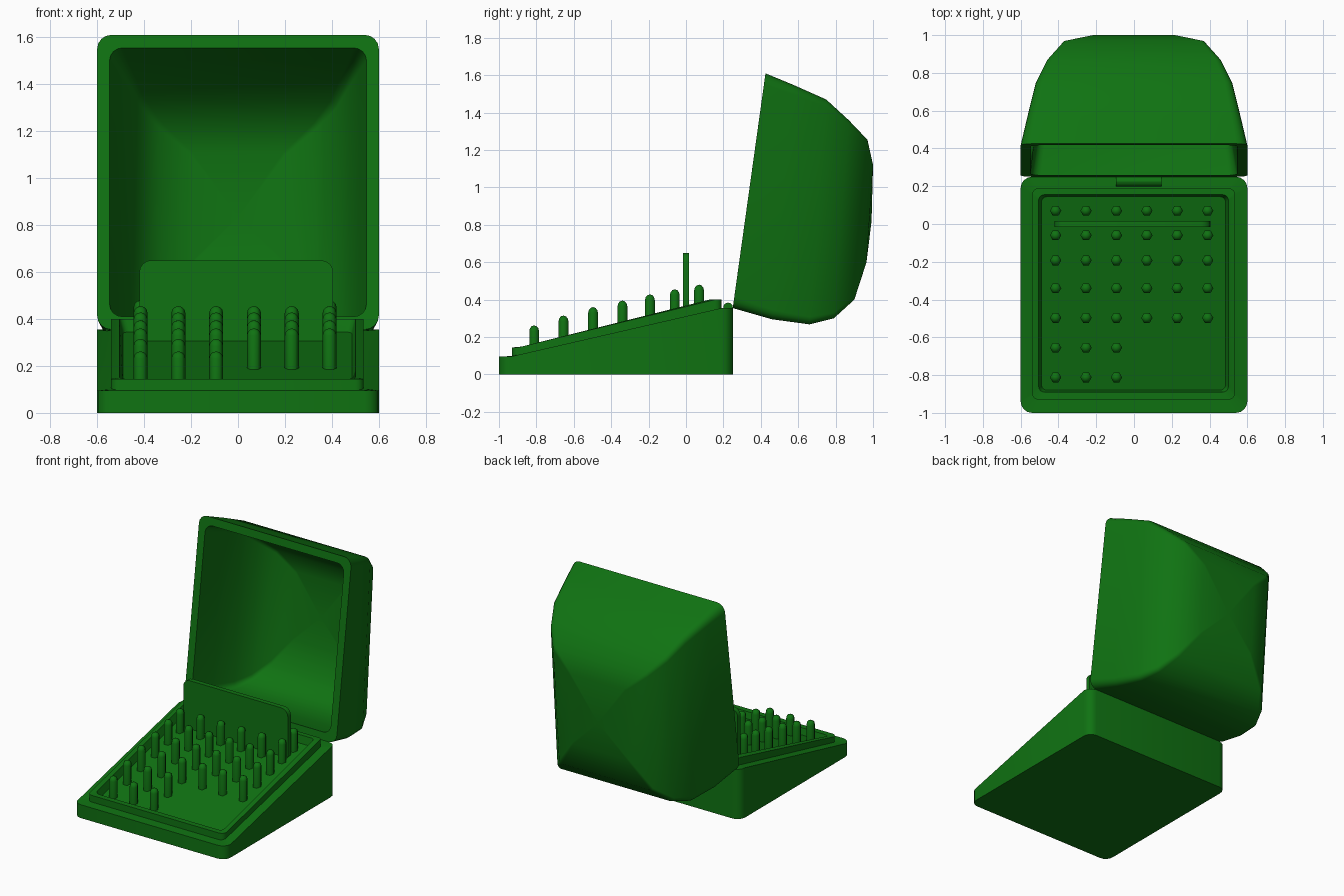
import bpy, bmesh, math
from math import sin, cos, pi

if "Cube" in bpy.data.objects:
    bpy.data.objects.remove(bpy.data.objects["Cube"])

green = bpy.data.materials.new("green")
green.diffuse_color = (0.005, 0.17, 0.006, 1)
green.use_nodes = True
green.node_tree.nodes["Principled BSDF"].inputs["Base Color"].default_value = green.diffuse_color


def rounded_rect(x0, x1, y0, y1, r, n=4):
    pts = []
    for i, (cx, cy) in enumerate([(x1 - r, y1 - r), (x0 + r, y1 - r),
                                  (x0 + r, y0 + r), (x1 - r, y0 + r)]):
        for k in range(n + 1):
            a = (i + k / n) * pi / 2
            pts.append((cx + r * cos(a), cy + r * sin(a)))
    return pts


def loft(name, rings, angle=30):
    """Skin a list of equal-length rings; a one-point ring is an apex, other ends are capped."""
    bm = bmesh.new()
    vr = [[bm.verts.new(p) for p in ring] for ring in rings]
    for a, b in zip(vr, vr[1:]):
        n = max(len(a), len(b))
        for i in range(n):
            j = (i + 1) % n
            if len(a) == 1:
                bm.faces.new((a[0], b[j], b[i]))
            elif len(b) == 1:
                bm.faces.new((a[i], a[j], b[0]))
            else:
                bm.faces.new((a[i], a[j], b[j], b[i]))
    for end in (vr[0], vr[-1]):
        if len(end) > 1:
            bm.faces.new(end)
    bmesh.ops.recalc_face_normals(bm, faces=bm.faces)
    me = bpy.data.meshes.new(name)
    bm.to_mesh(me)
    bm.free()
    me.materials.append(green)
    ob = bpy.data.objects.new(name, me)
    bpy.context.collection.objects.link(ob)
    bpy.ops.object.select_all(action='DESELECT')
    ob.select_set(True)
    bpy.context.view_layer.objects.active = ob
    bpy.ops.object.shade_smooth_by_angle(angle=math.radians(angle))
    return ob


def slope(y, ya, za, yb, zb):
    t = min(1, max(0, (y - ya) / (yb - ya)))
    return za + t * (zb - za)


def base_z(y): return slope(y, -0.94, 0.095, 0.19, 0.355)
def rim_z(y): return slope(y, -0.89, 0.145, 0.11, 0.40)
def floor_z(y): return 0.31 + 0.24 * y


def level(pts, f): return [(x, y, f(y)) for x, y in pts]


# Wedge base with raised rim and sunken tray floor
foot = rounded_rect(-0.6, 0.6, -1, 0.25, 0.06)
rim_out = rounded_rect(-0.54, 0.535, -0.93, 0.19, 0.035)
rim_in = rounded_rect(-0.505, 0.5, -0.89, 0.155, 0.03)
tray = rounded_rect(-0.49, 0.485, -0.88, 0.145, 0.03)
loft("wedge_base", [level(foot, lambda y: 0), level(foot, base_z),
                    level(rim_out, base_z), level(rim_out, rim_z),
                    level(rim_in, rim_z), level(tray, floor_z)])

# Upright panel
panel = rounded_rect(-0.42, 0.405, 0.27, 0.65, 0.05)
loft("upright_panel", [[(x, y, z) for x, z in panel] for y in (-0.017, 0.017)])

# Six-sided pegs with domed tops
rows = [(-0.812, 0.262, 3), (-0.655, 0.315, 3), (-0.497, 0.36, 6), (-0.34, 0.395, 6),
        (-0.193, 0.428, 6), (-0.06, 0.455, 6), (0.07, 0.48, 6)]
R = 0.03
for r, (py, top, count) in enumerate(rows):
    for c in range(count):
        px = -0.415 + 0.161 * c
        prof = [(R, floor_z(py) - 0.02)] + [
            (R * cos(a), top - R + R * sin(a)) for a in (0, pi / 6, pi / 3)]
        rings = [[(px + q * cos(k * pi / 3), py + q * sin(k * pi / 3), z) for k in range(6)]
                 for q, z in prof]
        loft(f"peg_{r}_{c}", rings + [[(px, py, top)]], 62)

# Hinge barrel
loft("hinge", [[(x, 0.225 + 0.026 * cos(k * pi / 6), 0.358 + 0.026 * sin(k * pi / 6))
                for k in range(12)] for x in (-0.095, 0.145)])

# Open domed lid: sections as (bottom y, z, top y, z, half width, corner radius)
sections = [(0.25, 0.355, 0.425, 1.61, 0.6, 0.06), (0.46, 0.295, 0.57, 1.55, 0.565, 0.05),
            (0.66, 0.268, 0.75, 1.47, 0.52, 0.04), (0.79, 0.30, 0.87, 1.36, 0.46, 0.03),
            (0.90, 0.40, 0.97, 1.255, 0.37, 0.02), (0.965, 0.60, 1.0, 1.12, 0.22, 0.01)]
outer = []
for yb, zb, yt, zt, w, r in sections:
    outer.append([(x, yb + (yt - yb) * (z - zb) / (zt - zb), z)
                  for x, z in rounded_rect(-w, w, zb, zt, r)])
outer.append([(0, 0.992, 0.82)])
cy, cz, s = 0.337, 0.982, 0.912
inner = [[(x * s, cy + (y - cy) * s, cz + (z - cz) * s) for x, y, z in ring] for ring in outer]
loft("open_lid", inner[::-1] + outer, 40)
